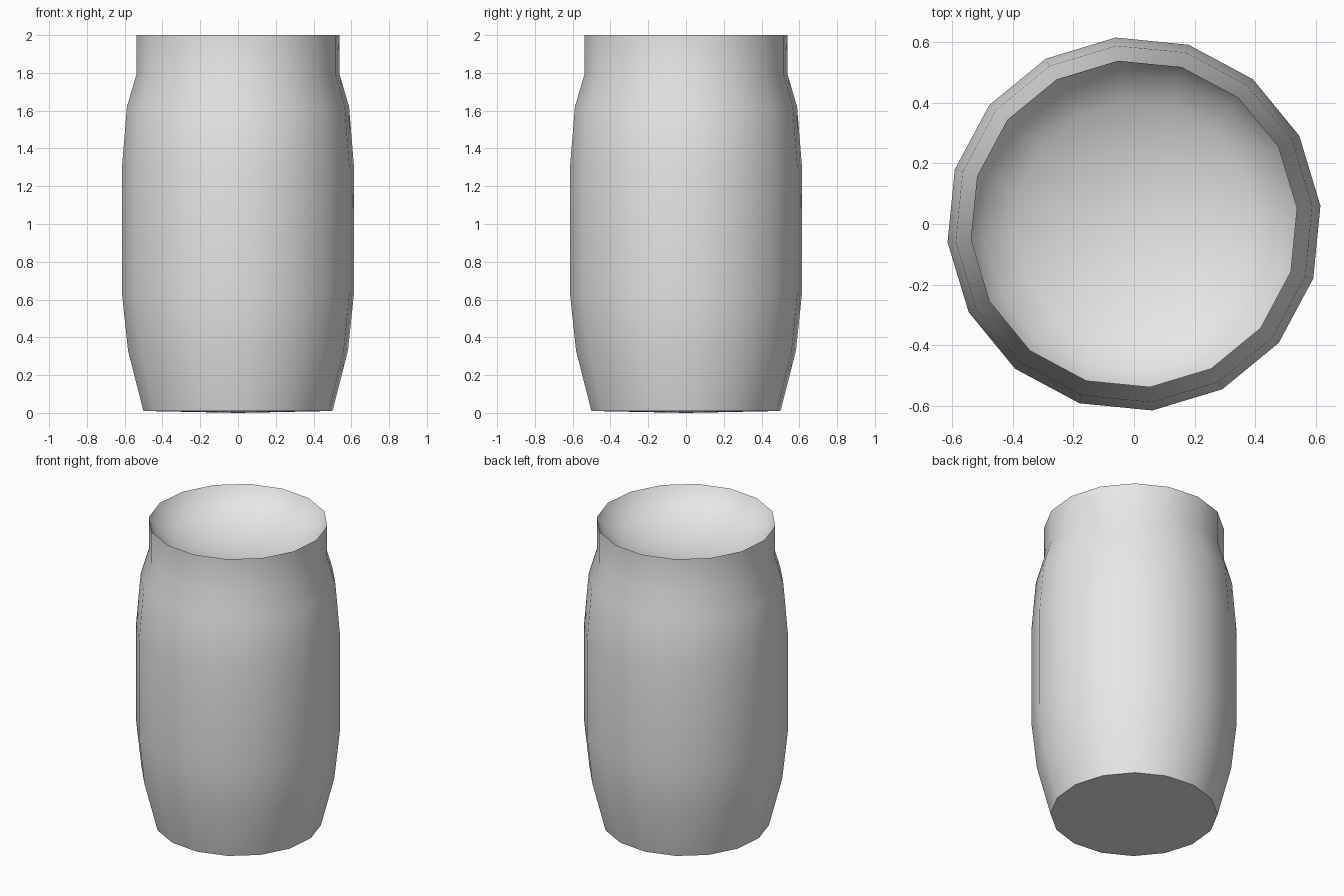
import bpy, bmesh, math

cube = bpy.data.objects.get("Cube")
if cube:
    bpy.data.objects.remove(cube, do_unlink=True)

SIDES = 16
TURN = math.radians(5.6)

# Plain grey material
grey = bpy.data.materials.new("light_grey")
grey.use_nodes = True
colour = (0.8, 0.8, 0.8, 1.0)
grey.diffuse_color = colour
grey.node_tree.nodes["Principled BSDF"].inputs["Base Color"].default_value = colour


def lathe(name, profile, material):
    """Spin a (radius, height) profile around z; zero radius makes a pole."""
    bm = bmesh.new()
    rings = []
    for r, z in profile:
        if r == 0:
            rings.append([bm.verts.new((0, 0, z))] * SIDES)
        else:
            angles = [TURN + math.tau * i / SIDES for i in range(SIDES)]
            rings.append([bm.verts.new((r * math.cos(a), r * math.sin(a), z)) for a in angles])
    for low, high in zip(rings, rings[1:]):
        for i in range(SIDES):
            j = (i + 1) % SIDES
            corners = dict.fromkeys((low[i], low[j], high[j], high[i]))
            bm.faces.new(list(corners))
    bmesh.ops.recalc_face_normals(bm, faces=bm.faces)
    mesh = bpy.data.meshes.new(name)
    bm.to_mesh(mesh)
    bm.free()
    mesh.materials.append(material)
    obj = bpy.data.objects.new(name, mesh)
    bpy.context.collection.objects.link(obj)
    bpy.ops.object.select_all(action="DESELECT")
    obj.select_set(True)
    bpy.context.view_layer.objects.active = obj
    bpy.ops.object.shade_smooth_by_angle(angle=math.radians(40))
    return obj


# Base, bulging wall and straight neck, then the dished hollow inside the rim
base = [(0, 0), (0.503, 0.01)]
wall = [(0.585, 0.33), (0.618, 0.64), (0.618, 1.29), (0.591, 1.62)]
neck = [(0.541, 1.79), (0.541, 2.0)]
hollow = [(0.50, 1.93), (0.40, 1.87), (0.25, 1.81), (0, 1.78)]
lathe("jar_body", base + wall + neck + hollow, grey)
